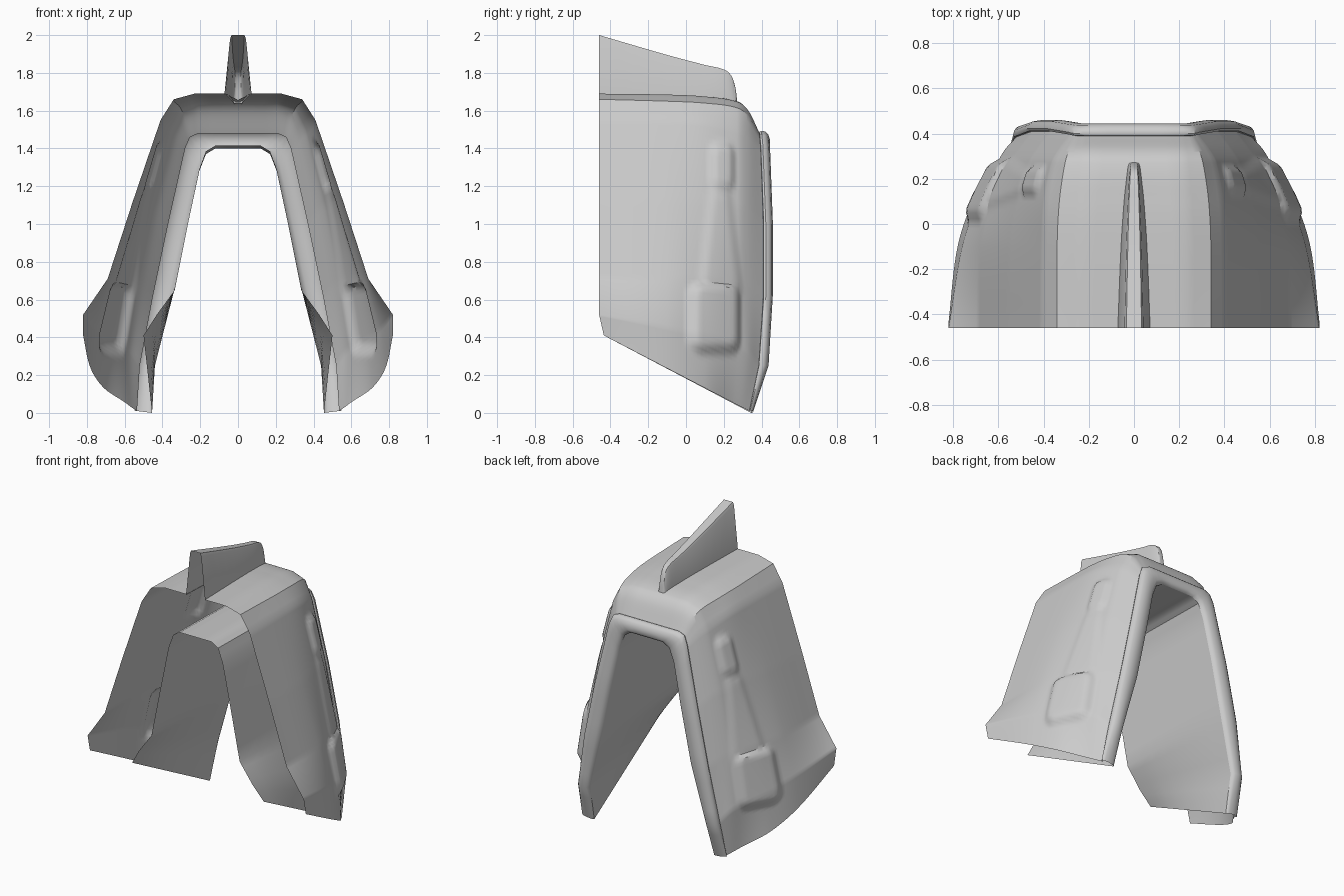
import bpy, math
from mathutils import Vector

if "Cube" in bpy.data.objects:
    bpy.data.objects.remove(bpy.data.objects["Cube"])


def blend(rows, keys, per):
    """Smoothly interpolate rows of points, without overshoot."""
    out, n = [], len(rows)
    for s in range(n - 1):
        h = keys[s + 1] - keys[s]
        a, b = max(s - 1, 0), min(s + 2, n - 1)
        for k in range(per + (s == n - 2)):
            t = k / per
            row = []
            for i in range(len(rows[0])):
                p, q = rows[s][i], rows[s + 1][i]
                m0 = (q - rows[a][i]) / (keys[s + 1] - keys[a]) * h
                m1 = (rows[b][i] - p) / (keys[b] - keys[s]) * h
                v = (p * (2*t**3 - 3*t**2 + 1) + m0 * (t**3 - 2*t**2 + t)
                     + q * (3*t**2 - 2*t**3) + m1 * (t**3 - t**2))
                row.append(Vector([min(max(v[c], min(p[c], q[c])), max(p[c], q[c]))
                                   for c in range(3)]))
            out.append(row)
    return out


def refine(row, counts):
    """Subdivide each segment of a profile."""
    pts = []
    for p, q, c in zip(row, row[1:], counts):
        pts += [p.lerp(q, k / c) for k in range(c)]
    return pts + [row[-1]]


def skin(name, rows, angle=32):
    """Skin rows of half profiles and mirror them across x."""
    w = len(rows[0])
    faces = [(r*w + i, r*w + i + 1, (r+1)*w + i + 1, (r+1)*w + i)
             for r in range(len(rows) - 1) for i in range(w - 1)]
    me = bpy.data.meshes.new(name)
    me.from_pydata([tuple(p) for row in rows for p in row], [], faces)
    ob = bpy.data.objects.new(name, me)
    bpy.context.collection.objects.link(ob)
    mod = ob.modifiers.new("mirror", 'MIRROR')
    mod.merge_threshold = 0.0005
    bpy.ops.object.select_all(action='DESELECT')
    ob.select_set(True)
    bpy.context.view_layer.objects.active = ob
    bpy.ops.object.modifier_apply(modifier="mirror")
    bpy.ops.object.shade_smooth_by_angle(angle=math.radians(angle))
    return ob


def pad(y, z, cy, cz, hy, hz, r, soft):
    """Soft-edged rounded rectangle mask in the side plane."""
    dx, dz = max(abs(y - cy) - hy + r, 0), max(abs(z - cz) - hz + r, 0)
    d = math.hypot(dx, dz) - r
    t = min(max(-d / soft, 0), 1)
    return t * t * (3 - 2 * t)


# Outer cover: half profiles from roof slot edge to the slanted hem
stations = [
    (-.46, -.435, [(.07, 1.69), (.23, 1.69), (.34, 1.66), (.41, 1.55), (.56, 1.11), (.69, .71), (.82, .52)], .82),
    (-.10, -.10, [(.055, 1.685), (.23, 1.685), (.34, 1.65), (.405, 1.55), (.55, 1.12), (.68, .71), (.76, .45)], .78),
    (.10, .10, [(.04, 1.675), (.22, 1.675), (.33, 1.64), (.395, 1.54), (.52, 1.12), (.63, .71), (.69, .40)], .71),
    (.27, .245, [(0, 1.65), (.21, 1.648), (.305, 1.615), (.362, 1.50), (.467, 1.095), (.55, .695), (.605, .35)], .60),
    (.33, .295, [(0, 1.60), (.21, 1.60), (.285, 1.57), (.33, 1.47), (.43, 1.08), (.51, .68), (.57, .32)], .565),
]
rear_outer = [Vector(p) for p in [
    (0, .39, 1.48), (.21, .39, 1.48), (.255, .39, 1.46), (.28, .395, 1.40),
    (.37, .41, 1.0), (.45, .41, .62), (.52, .385, .25), (.535, .335, .01)]]
profiles = [[Vector((x, y, z)) for x, z in pts] + [Vector((gx, gy, .41 - .52 * (gy + .435)))]
            for y, gy, pts, gx in stations] + [rear_outer]
cover = blend(profiles, [-.46, -.1, .1, .27, .33, .39], 10)
cover = [refine(row, [3, 3, 3, 16, 16, 14, 14]) for row in cover]

# Raised side pads and the tapering swell between them
for row in cover:
    for p in row:
        y, z = p.y, p.z
        h = .022 * pad(y, z, .19, 1.30, .075, .135, .06, .04)
        h = max(h, .034 * pad(y, z, .15, .50, .15, .20, .08, .055))
        if .6 < z < 1.2:
            h = max(h, .012 * pad(y, z, .18, .9, .07 + (1.2 - z) * .11, .30, .05, .06))
        p += Vector((.88, .33, .34)) * h
skin("outer_cover", cover)

# Roof fin, tapering to the rear
fin = []
for y, top, wt, wb, base in [(-.46, 2.0, .042, .072, 1.685), (-.1, 1.895, .034, .058, 1.68),
                             (.1, 1.842, .027, .045, 1.665), (.2, 1.818, .022, .034, 1.655),
                             (.24, 1.785, .018, .029, 1.65), (.262, 1.72, .015, .025, 1.645),
                             (.272, 1.64, .012, .02, 1.635)]:
    fin.append([Vector((x, y, z)) for x, z in
                [(0, top), (wt * .8, top), (wt, top - (top - base) * .06), (wb, base)]])
skin("roof_fin", blend(fin, [r[0].y for r in fin], 4), 40)

# Rounded rear bead joining the cover to the liner
rear_inner = [Vector(p) for p in [
    (0, .42, 1.40), (.12, .42, 1.40), (.17, .42, 1.37), (.205, .42, 1.28),
    (.265, .43, 1.0), (.34, .43, .64), (.44, .41, .25), (.455, .345, .0)]]
bead = []
for t, dy in [(0, 0), (-.12, .004), (-.17, .016), (-.12, .032), (.05, .043), (.4, .042),
              (.75, .03), (.93, .015), (1, 0)]:
    row = []
    for i, (o, n) in enumerate(zip(rear_outer, rear_inner)):
        p = o.lerp(n, t)
        p.y += dy * (.4 if i == 7 else 1)
        p.z = max(p.z, 0)
        row.append(p)
    row[0].x = 0
    bead.append(refine(row, [2, 2, 2, 4, 4, 4, 3]))
skin("rear_bead", bead, 40)

# Inner tunnel liner running to the open front
front_inner = [Vector((x, -.46, z)) for x, z in [
    (0, 1.415), (.12, 1.415), (.17, 1.385), (.205, 1.29), (.265, 1.0), (.335, .65), (.43, .52)]]
front_inner.append(Vector((.5, -.435, .41)))
skin("tunnel_liner", [refine(r, [2, 2, 2, 4, 4, 4, 3])
                      for r in blend([rear_inner, front_inner], [0, 1], 8)])
